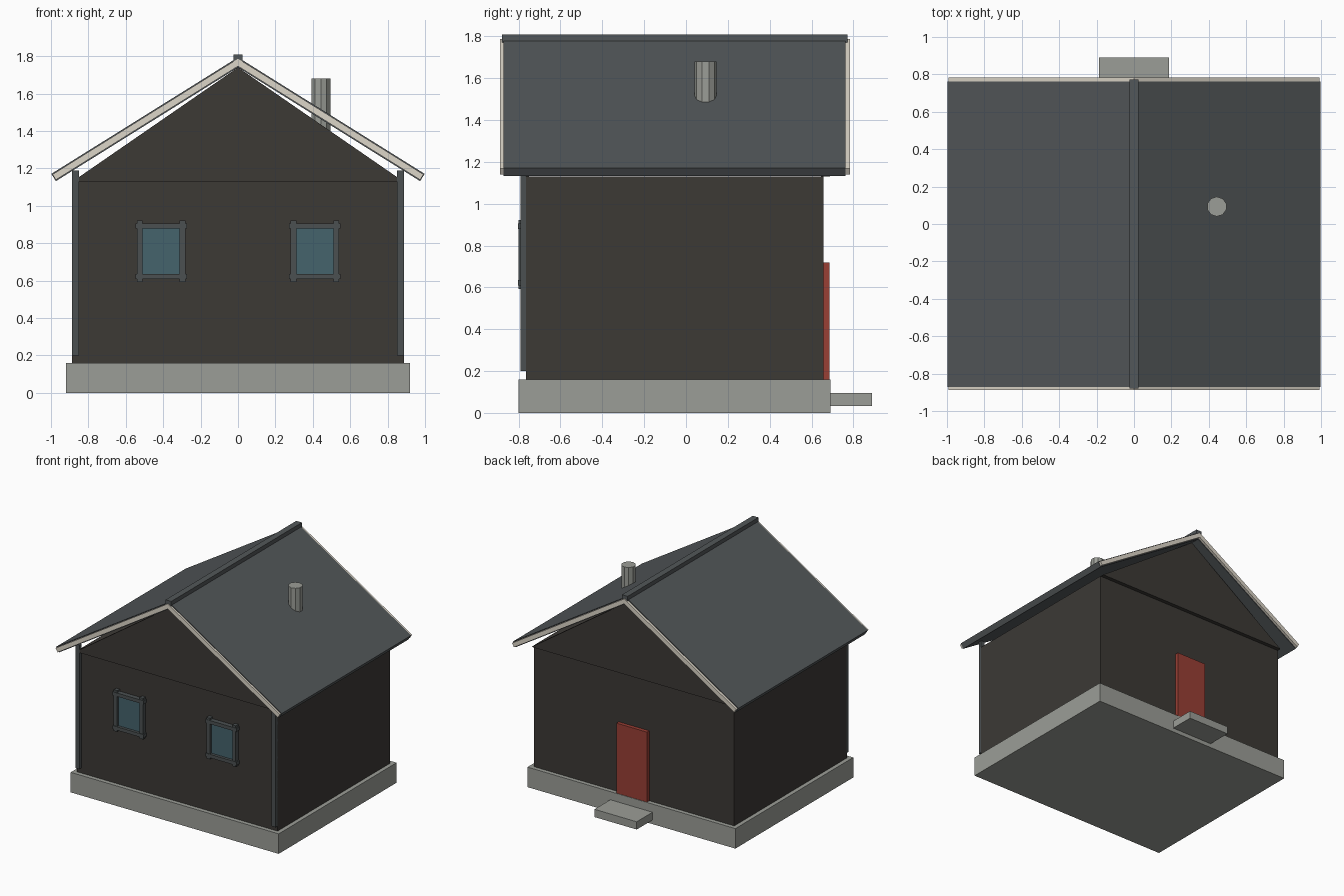
import bpy, math

if "Cube" in bpy.data.objects:
    bpy.data.objects.remove(bpy.data.objects["Cube"])


def mat(name, r, g, b):
    m = bpy.data.materials.new(name)
    m.diffuse_color = (r, g, b, 1)
    m.use_nodes = True
    m.node_tree.nodes["Principled BSDF"].inputs["Base Color"].default_value = m.diffuse_color
    return m


WALL = mat("dark_timber", 0.045, 0.041, 0.036)
ROOF = mat("slate", 0.085, 0.095, 0.10)
TRIM = mat("dark_trim", 0.07, 0.08, 0.083)
CREAM = mat("cream", 0.72, 0.67, 0.58)
STONE = mat("stone", 0.33, 0.34, 0.31)
RED = mat("red_paint", 0.32, 0.05, 0.035)
GLASS = mat("blue_glass", 0.06, 0.125, 0.15)


def prism(name, pts, y0, y1, m):
    """Extrude an x-z outline (counter-clockwise seen from the front) along y."""
    n = len(pts)
    verts = [(x, y0, z) for x, z in pts] + [(x, y1, z) for x, z in pts]
    faces = [tuple(range(n)), tuple(range(2 * n - 1, n - 1, -1))]
    faces += [(i, i + n, (i + 1) % n + n, (i + 1) % n) for i in range(n)]
    me = bpy.data.meshes.new(name)
    me.from_pydata(verts, [], faces)
    me.materials.append(m)
    ob = bpy.data.objects.new(name, me)
    bpy.context.collection.objects.link(ob)
    return ob


def box(name, x0, x1, y0, y1, z0, z1, m):
    return prism(name, [(x0, z0), (x1, z0), (x1, z1), (x0, z1)], y0, y1, m)


# Foundation, doorstep, walls, door
box("foundation", -0.92, 0.92, -0.80, 0.69, 0, 0.16, STONE)
box("doorstep", -0.187, 0.187, 0.69, 0.89, 0.033, 0.095, STONE)
box("walls", -0.887, 0.887, -0.766, 0.657, 0.16, 1.13, WALL)
box("door", -0.135, 0.135, 0.65, 0.686, 0.16, 0.72, RED)

# Gable ends, standing slightly proud of the walls
for name, y0, y1 in (("front_gable", -0.788, -0.75), ("back_gable", 0.645, 0.688)):
    prism(name, [(-0.885, 1.13), (0.885, 1.13), (0, 1.74)], y0, y1, WALL)

# Roof pitch
SLOPE = 0.624
ANG = math.atan(SLOPE)
S, C = math.sin(ANG), math.cos(ANG)
TOP, EAVE = 1.794, 0.998


def pitched(side, near, far, end):
    """Sloping band between two depths below the roof surface."""
    ze = TOP - SLOPE * end
    pts = [(0, TOP - far / C), (end - far * S, ze - far * C),
           (end - near * S, ze - near * C), (0, TOP - near / C)]
    return pts if side > 0 else [(-x, z) for x, z in reversed(pts)]


for side, tag in ((-1, "left"), (1, "right")):
    prism(f"{tag}_roof", pitched(side, 0, 0.046, EAVE), -0.872, 0.763, ROOF)
    for end, y0, y1 in (("front", -0.888, -0.872), ("back", 0.763, 0.783)):
        prism(f"{tag}_{end}_bargeboard", pitched(side, 0.006, 0.040, EAVE - 0.003), y0, y1, CREAM)

    # Front corner boards
    xs = sorted((side * 0.887, side * 0.85))
    box(f"{tag}_corner_board", *xs, -0.79, -0.764, 0.20, 1.19, TRIM)

    # Window with crossed frame bars
    cx = side * 0.411
    box(f"{tag}_window_glass", cx - 0.115, cx + 0.115, -0.782, -0.764, 0.62, 0.89, GLASS)
    for k, part in ((-1, "left"), (1, "right")):
        bx = cx + k * 0.114
        box(f"{tag}_window_{part}_bar", bx - 0.015, bx + 0.015, -0.800, -0.764, 0.593, 0.922, TRIM)
    for z, part in ((0.622, "bottom"), (0.892, "top")):
        box(f"{tag}_window_{part}_bar", cx - 0.137, cx + 0.137, -0.804, -0.764, z - 0.014, z + 0.014, TRIM)

box("ridge_cap", -0.025, 0.025, -0.88, 0.773, 1.765, 1.81, ROOF)

# Ten-sided chimney
bpy.ops.mesh.primitive_cylinder_add(vertices=10, radius=0.053, depth=0.30, location=(0.443, 0.093, 1.53))
chimney = bpy.context.object
chimney.name = "chimney"
chimney.data.materials.append(STONE)
